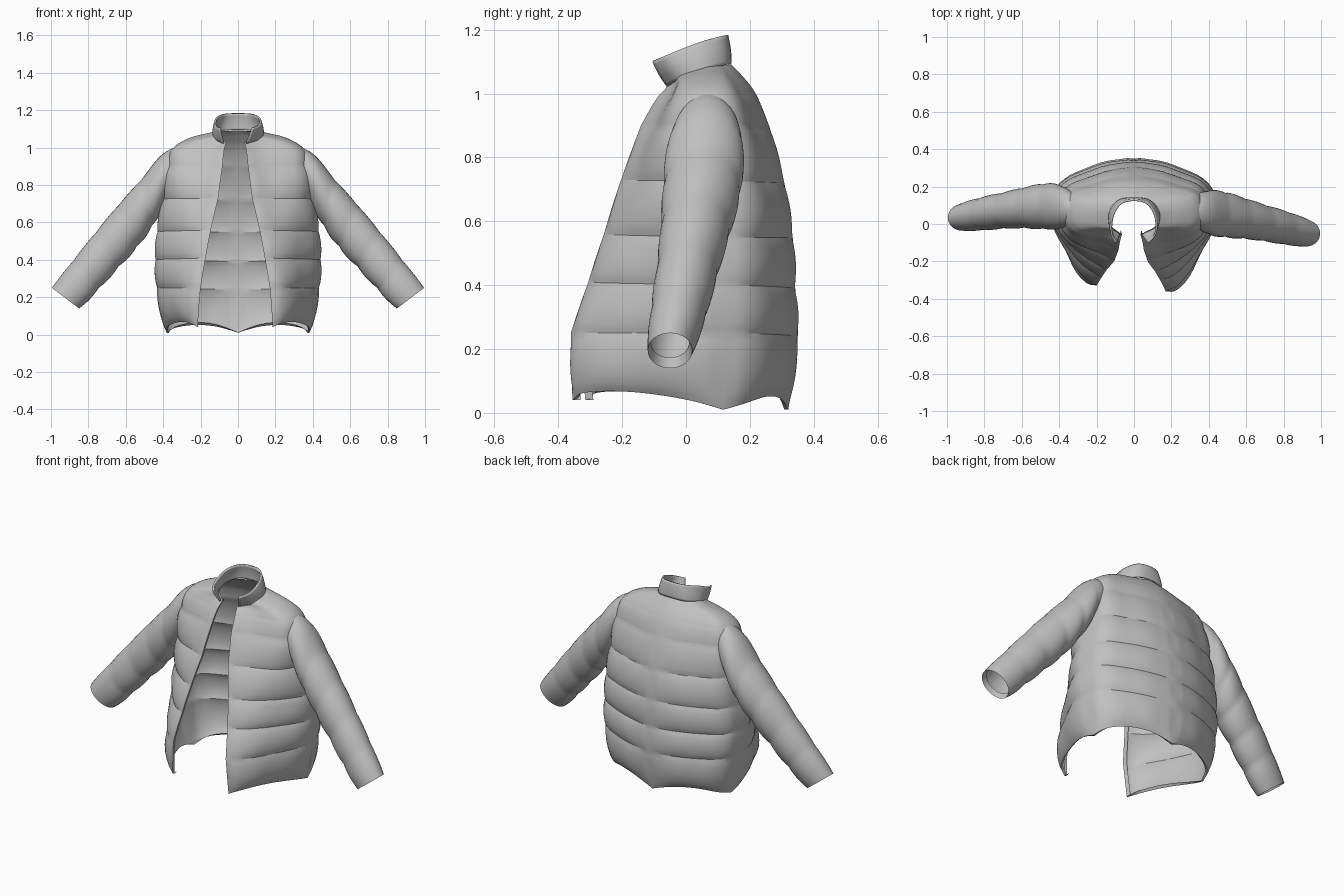
import bpy
import math

cube = bpy.data.objects.get("Cube")
if cube:
    bpy.data.objects.remove(cube)

fabric = bpy.data.materials.new("grey_fabric")
fabric.use_nodes = True
GREY = (0.53, 0.53, 0.53, 1)
fabric.diffuse_color = GREY
fabric.node_tree.nodes["Principled BSDF"].inputs["Base Color"].default_value = GREY


def lerp(a, b, t):
    return a + (b - a) * t


def spline(points, t):
    """Point on a Catmull-Rom curve through the points, t from 0 to 1."""
    n = len(points) - 1
    i = min(int(t * n), n - 1)
    f = t * n - i
    p1, p2 = points[i], points[i + 1]
    p0 = points[i - 1] if i else [2 * a - b for a, b in zip(p1, p2)]
    p3 = points[i + 2] if i + 2 <= n else [2 * b - a for a, b in zip(p1, p2)]
    return [0.5 * (2 * b + (c - a) * f + (2 * a - 5 * b + 4 * c - d) * f * f
                   + (3 * b - a - 3 * c + d) * f ** 3)
            for a, b, c, d in zip(p0, p1, p2, p3)]


def loft(name, rings, closed):
    """Skin a list of equal rings with quads."""
    n = len(rings[0])
    verts = [v for ring in rings for v in ring]
    faces = []
    for r in range(len(rings) - 1):
        for c in range(n if closed else n - 1):
            d = (c + 1) % n
            faces.append((r * n + c, r * n + d, (r + 1) * n + d, (r + 1) * n + c))
    mesh = bpy.data.meshes.new(name)
    mesh.from_pydata(verts, [], faces)
    mesh.materials.append(fabric)
    obj = bpy.data.objects.new(name, mesh)
    bpy.context.collection.objects.link(obj)
    bpy.ops.object.select_all(action='DESELECT')
    obj.select_set(True)
    bpy.context.view_layer.objects.active = obj
    bpy.ops.object.mode_set(mode='EDIT')
    bpy.ops.mesh.select_all(action='SELECT')
    bpy.ops.mesh.normals_make_consistent(inside=False)
    bpy.ops.object.mode_set(mode='OBJECT')
    bpy.ops.object.shade_smooth_by_angle(angle=math.radians(25))
    return obj


# Body seams: front z, side z, back z, half width, front y, back y, half gap, puff
SEAMS = [
    (0.04, 0.01, 0.01, 0.385, -0.335, 0.32, 0.20, 0.022),
    (0.25, 0.25, 0.24, 0.43, -0.345, 0.35, 0.185, 0.017),
    (0.41, 0.40, 0.39, 0.437, -0.295, 0.342, 0.158, 0.017),
    (0.56, 0.55, 0.55, 0.427, -0.25, 0.334, 0.13, 0.017),
    (0.73, 0.725, 0.72, 0.40, -0.20, 0.308, 0.09, 0.014),
    (0.90, 0.90, 0.90, 0.38, -0.14, 0.26, 0.068, 0.005),
    (0.98, 0.995, 1.00, 0.35, -0.095, 0.218, 0.06, 0),
    (1.015, 1.052, 1.06, 0.26, -0.065, 0.172, 0.052, 0),
    (1.03, 1.085, 1.092, 0.13, -0.055, 0.14, 0.05, 0),
]
HALF = 32
ROWS = 10


def body_point(row, side, u, puff, hem=0.0, inset=0.0):
    """u runs from the front opening (0) over the side (0.5) to the back (1)."""
    zf, zs, zb, w, yf, yb, gap, _ = row
    gap -= 0.015 * side
    yf *= 1 + 0.06 * side * min(1, max(0, 1 - zs))
    ys = 0.04
    # The chest is squarer than the hips, so that it meets the sleeves
    chest = min(1, max(0, (zs - 0.5) / 0.35))
    section = [(gap, yf), (lerp(gap, w, 0.31), yf + 0.045 * (w / 0.4)),
               (lerp(gap, w, 0.69 + 0.14 * chest), lerp(yf, ys, 0.52 - 0.06 * chest)),
               (w, ys),
               (w * 0.93, lerp(ys, yb, 0.5 + 0.06 * chest)),
               (w * 0.64, lerp(ys, yb, 0.76)),
               (w * 0.3, lerp(ys, yb, 0.925)), (0, yb)]
    x, y = spline(section, u)
    x1, y1 = spline(section, min(u + 0.01, 1))
    x0, y0 = spline(section, max(u - 0.01, 0))
    tx, ty = x1 - x0, y1 - y0
    length = math.hypot(tx, ty) or 1
    wave = abs(math.sin(2 * math.pi * u))
    out = puff * (0.1 + 0.9 * wave ** 0.4) * (1 + 0.1 * math.sin(40 * u)) - inset
    z = lerp(zf, zs, u * 2) if u < 0.5 else lerp(zs, zb, u * 2 - 1)
    return ((x + ty / length * out) * side, y - tx / length * out, z + hem * wave)


def body_ring(row, puff, hem=0.0, inset=0.0):
    right = [body_point(row, -1, i / HALF, puff, hem, inset) for i in range(HALF + 1)]
    left = [body_point(row, 1, i / HALF, puff, hem, inset) for i in range(HALF + 1)]
    # Turned-in plackets along the opening
    fold_r = (right[0][0] - 0.005, right[0][1] + 0.025, right[0][2])
    fold_l = (left[0][0] + 0.005, left[0][1] + 0.025, left[0][2])
    return [fold_r] + right + left[-2::-1] + [fold_l]


# Quilted body with a turned-in, wavy hem
rings = [body_ring(SEAMS[0], 0, 0.055, 0.012)]
for k in range(len(SEAMS) - 1):
    for j in range(ROWS):
        t = j / ROWS
        if k < 5:
            row = [lerp(a, b, t) for a, b in zip(SEAMS[k], SEAMS[k + 1])]
        else:
            row = spline(SEAMS[5:], (k - 5 + t) / 3)
        puff = SEAMS[k][7] * math.sin(math.pi * t) ** 0.7
        hem = 0.042 * (1 - t) ** 2 if k == 0 else 0
        rings.append(body_ring(row, puff, hem))
rings.append(body_ring(SEAMS[-1], 0))
loft("quilted_body", rings, False)

# Sleeves: top x, top z, bottom x, bottom z, centre y, half depth
SLEEVE = [
    (0.30, 1.015, 0.34, 0.76, 0.07, 0.088),
    (0.40, 0.967, 0.39, 0.70, 0.062, 0.114),
    (0.515, 0.83, 0.46, 0.585, 0.05, 0.117),
    (0.635, 0.695, 0.54, 0.475, 0.03, 0.105),
    (0.76, 0.545, 0.64, 0.365, 0.005, 0.093),
    (0.88, 0.395, 0.745, 0.25, -0.022, 0.085),
    (0.995, 0.25, 0.85, 0.14, -0.05, 0.07),
]
AROUND = 32


def sleeve_ring(t, side, scale=1.0):
    tx, tz, bx, bz, yc, yr = spline(SLEEVE, t)
    band = (t * 6) % 1
    puff = 0.08 * math.sin(math.pi * band) ** 0.8 if 1 / 6 < t < 1 else 0
    yc += 0.085 * t ** 0.6 if side < 0 else 0
    ring = []
    for i in range(AROUND):
        a = 2 * math.pi * i / AROUND
        # Quilting shows more on the underside than on the top
        grow = scale * (1 + puff * (0.7 - 0.3 * math.cos(a)))
        c = 0.5 + 0.5 * math.cos(a) * grow
        ring.append((side * lerp(bx, tx, c), yc + yr * math.sin(a) * grow, lerp(bz, tz, c)))
    return ring


for side, label in ((1, "left"), (-1, "right")):
    steps = [sleeve_ring(i / 48, side) for i in range(49)]
    # Gathered cuff lip turned back inside
    lip = [(x - 0.02 * side, y, z + 0.025) for x, y, z in sleeve_ring(1, side, 0.85)]
    loft(label + "_sleeve", steps + [lip], True)

# Stand-up collar, open at the front
COLLAR_BASE = [(-0.08, -0.06, 1.02), (-0.125, -0.02, 1.045), (-0.135, 0.06, 1.075),
               (-0.085, 0.128, 1.09), (0, 0.143, 1.094), (0.085, 0.128, 1.09),
               (0.138, 0.06, 1.075), (0.12, -0.02, 1.045), (0.045, -0.06, 1.02)]
COLLAR_TOP = [(-0.10, -0.105, 1.10), (-0.125, -0.05, 1.12), (-0.118, 0.04, 1.16),
              (-0.075, 0.112, 1.18), (0, 0.132, 1.184), (0.075, 0.112, 1.18),
              (0.118, 0.04, 1.16), (0.12, -0.05, 1.125), (0.08, -0.105, 1.10)]
collar_rings = []
for j in range(9):
    t = j / 8
    bulge = 1 + 0.03 * math.sin(math.pi * t)
    ring = []
    for i in range(41):
        a, b = spline(COLLAR_BASE, i / 40), spline(COLLAR_TOP, i / 40)
        x, y, z = [lerp(p, q, t) for p, q in zip(a, b)]
        ring.append((x * bulge, 0.04 + (y - 0.04) * bulge, z))
    collar_rings.append(ring)
collar = loft("collar", collar_rings, False)
thick = collar.modifiers.new("lining", 'SOLIDIFY')
thick.thickness = 0.01
thick.offset = -1
